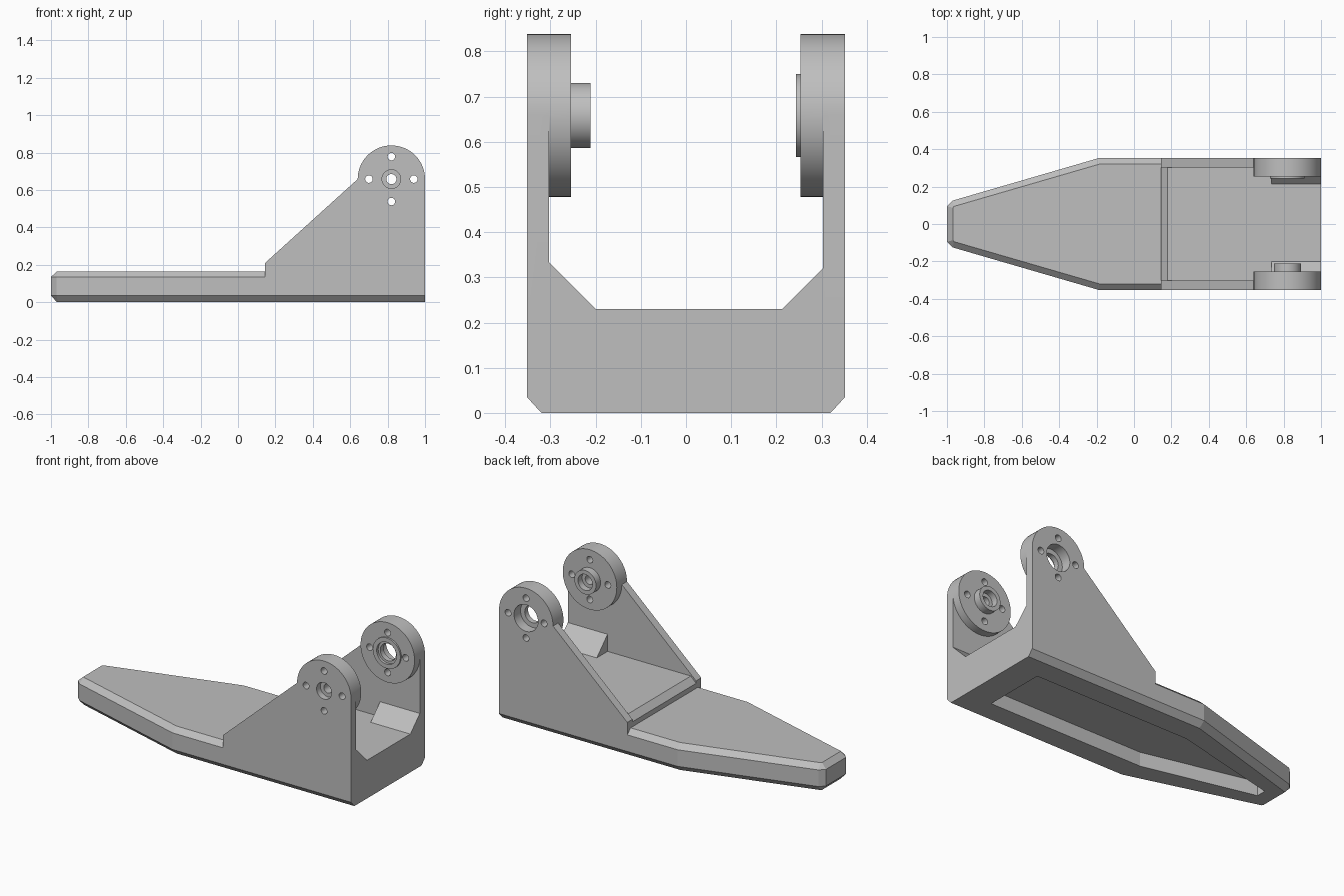
import bpy, bmesh, math

old = bpy.data.objects.get("Cube")
if old:
    bpy.data.objects.remove(old, do_unlink=True)

# Single matte grey
grey = bpy.data.materials.new("plain_grey")
grey.use_nodes = True
tone = (0.52, 0.52, 0.52, 1)
grey.diffuse_color = tone
grey.node_tree.nodes["Principled BSDF"].inputs["Base Color"].default_value = tone


def loft(name, rings):
    """Closed solid through matching rings of 3D points."""
    bm = bmesh.new()
    loops = [[bm.verts.new(p) for p in ring] for ring in rings]
    n = len(loops[0])
    for a, b in zip(loops, loops[1:]):
        for i in range(n):
            j = (i + 1) % n
            bm.faces.new((a[i], a[j], b[j], b[i]))
    bm.faces.new(loops[0][::-1])
    bm.faces.new(loops[-1])
    bmesh.ops.recalc_face_normals(bm, faces=bm.faces)
    mesh = bpy.data.meshes.new(name)
    bm.to_mesh(mesh)
    bm.free()
    mesh.materials.append(grey)
    obj = bpy.data.objects.new(name, mesh)
    bpy.context.collection.objects.link(obj)
    return obj


def prism(name, pts, axis, start, end):
    """Extrude a 2D profile along x, y or z."""
    place = {"x": lambda u, v, w: (w, u, v),
             "y": lambda u, v, w: (u, w, v),
             "z": lambda u, v, w: (u, v, w)}[axis]
    return loft(name, [[place(u, v, w) for u, v in pts] for w in (start, end)])


def arc(cx, cz, r, first=0, last=360, steps=64):
    count = steps if last - first == 360 else steps + 1
    angles = [math.radians(first + (last - first) * i / steps) for i in range(count)]
    return [(cx + r * math.cos(a), cz + r * math.sin(a)) for a in angles]


def combine(obj, other, mode):
    """Apply a boolean and discard the second solid."""
    mod = obj.modifiers.new(mode, "BOOLEAN")
    mod.object, mod.operation, mod.solver = other, mode, "EXACT"
    bpy.context.view_layer.objects.active = obj
    bpy.ops.object.modifier_apply(modifier=mod.name)
    bpy.data.objects.remove(other, do_unlink=True)


def mirrored(half):
    return half + [(x, -y) for x, y in reversed(half)]


# Tapered base with bevelled top and bottom rims
outer = mirrored([(-1, 0.095), (-0.97, 0.125), (-0.19, 0.352), (1, 0.352)])
inner = mirrored([(-0.968, 0.087), (-0.963, 0.094), (-0.185, 0.32), (1, 0.32)])
levels = [(inner, 0), (outer, 0.035), (outer, 0.135), (inner, 0.165)]
base = loft("base", [[(x, y, z) for x, y in ring] for ring, z in levels])

# Pocket in the underside
pocket = mirrored([(-0.88, 0.03), (-0.2, 0.19), (0.83, 0.19)])
combine(base, prism("pocket_cutter", pocket, "z", -0.1, 0.085), "DIFFERENCE")

# Raised deck between the side walls, bevelled at its front edge
deck = [(0.145, 0.165), (0.145, 0.195), (0.18, 0.23), (1, 0.23), (1, 0.165)]
prism("deck", deck, "y", -0.303, 0.303)

# Side walls with pivot discs
CX, CZ = 0.82, 0.658
wall_profile = ([(1, 0.135), (0.145, 0.135), (0.145, 0.21)]
                + arc(CX, CZ, 0.18, 0, 180, 32)[::-1])


def side_wall(name, side, disc_face, boss_face, boss_r, bores):
    wall = prism(name, wall_profile, "y", side * 0.303, side * 0.352)
    for r, face in ((0.18, disc_face), (boss_r, boss_face)):
        combine(wall, prism("disc", arc(CX, CZ, r), "y", side * 0.32, side * face), "UNION")
    # Stepped centre bore
    for r, a, b in bores:
        combine(wall, prism("bore", arc(CX, CZ, r), "y", side * a, side * b), "DIFFERENCE")
    # Four bolt holes around the bore
    for hx, hz in arc(CX, CZ, 0.12, steps=4):
        hole = prism("hole", arc(hx, hz, 0.02, steps=24), "y", side * 0.2, side * 0.4)
        combine(wall, hole, "DIFFERENCE")
    return wall


walls = [
    side_wall("front_wall", -1, 0.255, 0.211, 0.072,
              [(0.027, 0.1, 0.4), (0.05, 0.315, 0.4), (0.048, 0.1, 0.25)]),
    side_wall("back_wall", 1, 0.253, 0.243, 0.092,
              [(0.052, 0.1, 0.4), (0.08, 0.29, 0.4), (0.066, 0.1, 0.258)]),
]

# Wedge braces at the foot of each wall
for name, side, size in (("front_brace", -1, 0.103), ("back_brace", 1, 0.09)):
    foot = side * 0.303
    wedge = [(foot, 0.23), (foot - side * size, 0.23), (foot, 0.23 + size)]
    prism(name, wedge, "x", 0.735, 1)

# Smooth the round surfaces, keep the edges sharp
bpy.ops.object.select_all(action="DESELECT")
for wall in walls:
    wall.select_set(True)
bpy.context.view_layer.objects.active = walls[0]
bpy.ops.object.shade_smooth_by_angle(angle=math.radians(30))
